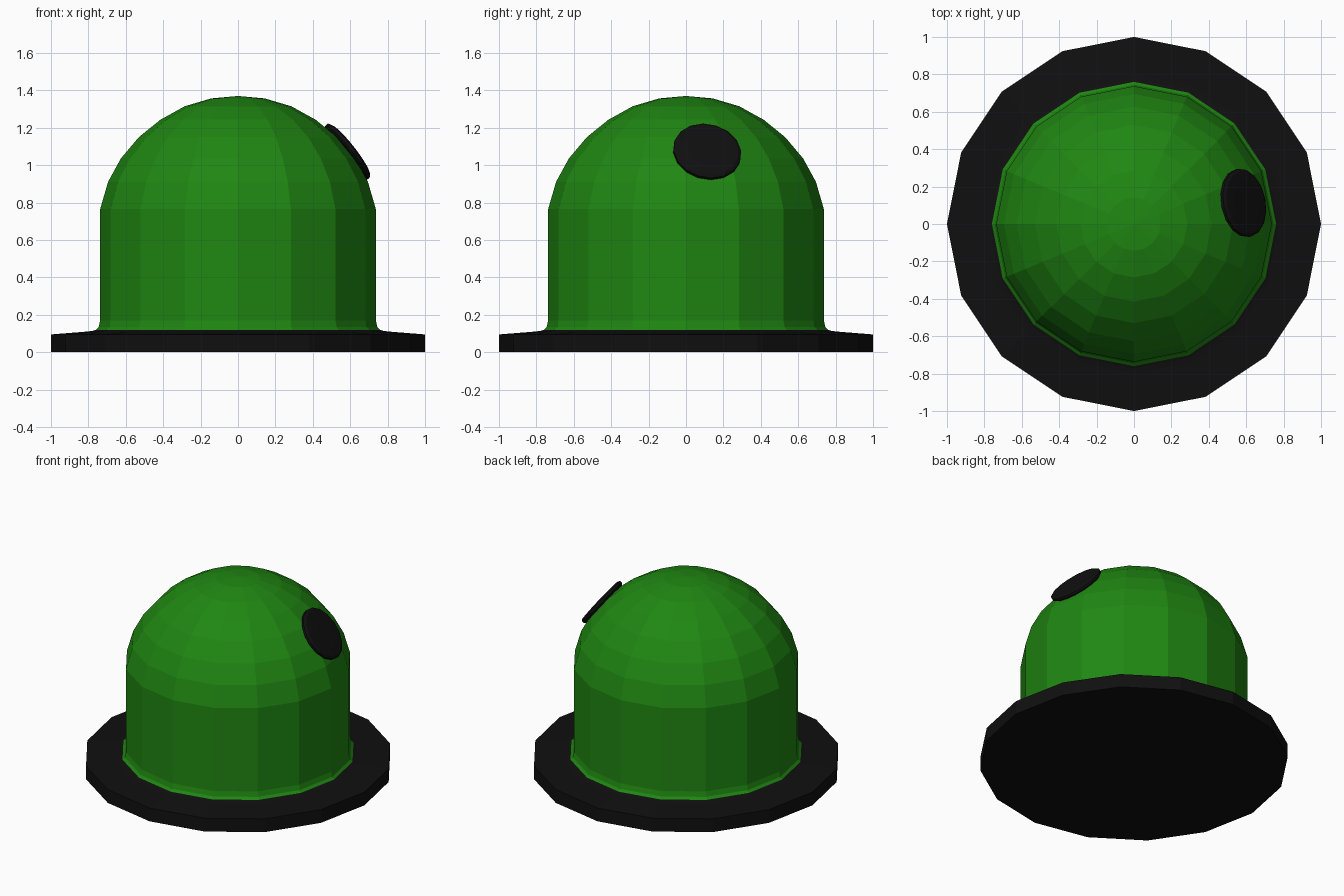
import bpy, bmesh
from math import cos, sin, tau, radians
from mathutils import Vector

if "Cube" in bpy.data.objects:
    bpy.data.objects.remove(bpy.data.objects["Cube"])

SIDES = 16


def material(name, color):
    mat = bpy.data.materials.new(name)
    mat.diffuse_color = (*color, 1)
    mat.use_nodes = True
    mat.node_tree.nodes["Principled BSDF"].inputs["Base Color"].default_value = mat.diffuse_color
    return mat


def lathe(name, profile, mat):
    """Revolve (radius, height) points around z; radius 0 becomes a pole."""
    bm = bmesh.new()
    rings = []
    for r, z in profile:
        if r == 0:
            rings.append([bm.verts.new((0, 0, z))] * SIDES)
        else:
            rings.append([bm.verts.new((r * cos(tau * i / SIDES), r * sin(tau * i / SIDES), z))
                          for i in range(SIDES)])
    for low, high in zip(rings, rings[1:]):
        for i in range(SIDES):
            j = (i + 1) % SIDES
            corners = dict.fromkeys((low[i], low[j], high[j], high[i]))
            bm.faces.new(list(corners))
    bmesh.ops.recalc_face_normals(bm, faces=bm.faces)
    mesh = bpy.data.meshes.new(name)
    bm.to_mesh(mesh)
    bm.free()
    mesh.materials.append(mat)
    obj = bpy.data.objects.new(name, mesh)
    bpy.context.collection.objects.link(obj)
    return obj


green = material("green", (0.014, 0.24, 0.006))
black = material("black", (0.005, 0.005, 0.005))

# Flat base flange, rising gently to the foot of the dome
lathe("base_flange", [(0, 0), (1, 0), (1, 0.095), (0.80, 0.111), (0.775, 0.115), (0.76, 0.12)], black)

# Straight wall with a flared foot and a rounded cap
lathe("dome", [(0.76, 0.12), (0.745, 0.135), (0.737, 0.17), (0.737, 0.765),
               (0.695, 0.91), (0.627, 1.035), (0.53, 1.15), (0.415, 1.243),
               (0.285, 1.315), (0.143, 1.357), (0, 1.37)], green)

# Bevelled round button lying on one dome facet
button = lathe("button", [(0, -0.018), (0.17, -0.018), (0.184, -0.008), (0.184, 0.008),
                          (0.168, 0.018), (0.11, 0.021), (0, 0.021)], black)
azimuth = radians(11.25)
normal = Vector((0.79 * cos(azimuth), 0.79 * sin(azimuth), 0.61))
button.rotation_euler = normal.to_track_quat('Z', 'Y').to_euler()
button.location = (0.585, 0.113, 1.072)
